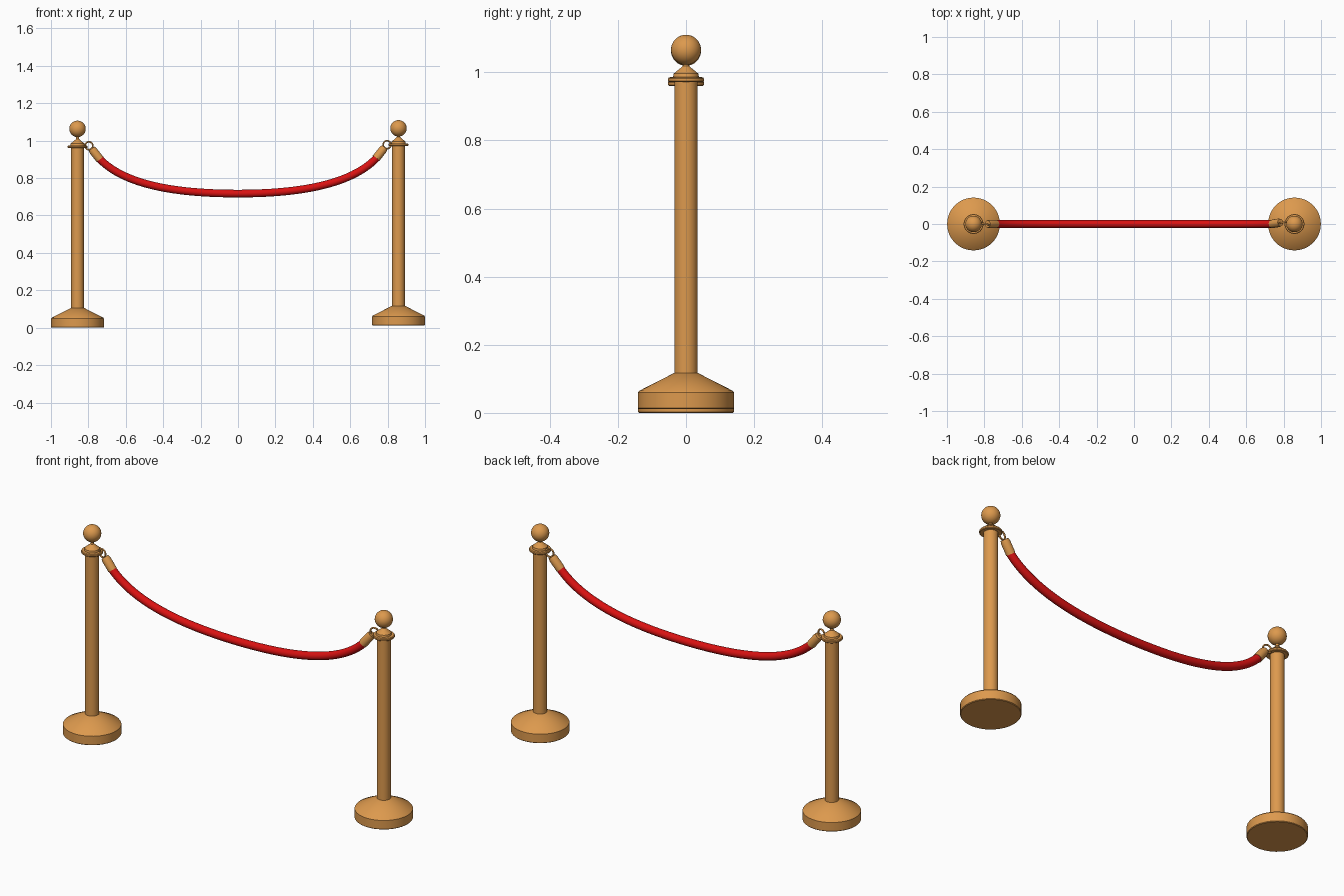
import bpy, bmesh, math
from mathutils import Vector, Matrix

if "Cube" in bpy.data.objects:
    bpy.data.objects.remove(bpy.data.objects["Cube"])


def material(name, rgb):
    m = bpy.data.materials.new(name)
    m.use_nodes = True
    m.diffuse_color = (*rgb, 1)
    m.node_tree.nodes["Principled BSDF"].inputs["Base Color"].default_value = (*rgb, 1)
    return m


GOLD = material("warm brass", (0.72, 0.32, 0.075))
RED = material("rope red", (0.70, 0.006, 0.006))


def lathe(name, profile, loc, mat=GOLD, axis=(0, 0, 1), sides=48):
    """Spin a (radius, height) profile into a closed solid along an axis."""
    bm = bmesh.new()
    rings = []
    for r, h in profile:
        rings.append([bm.verts.new((r * math.cos(a), r * math.sin(a), h))
                      for a in (math.tau * i / sides for i in range(sides))])
    for low, high in zip(rings, rings[1:]):
        for i in range(sides):
            j = (i + 1) % sides
            bm.faces.new((low[i], low[j], high[j], high[i]))
    bm.faces.new(rings[0][::-1])
    bm.faces.new(rings[-1])
    mesh = bpy.data.meshes.new(name)
    bm.to_mesh(mesh)
    bm.free()
    ob = bpy.data.objects.new(name, mesh)
    bpy.context.collection.objects.link(ob)
    turn = Vector(axis).to_track_quat('Z', 'Y').to_matrix().to_4x4()
    ob.matrix_world = Matrix.Translation(loc) @ turn
    finish(ob, mat)
    return ob


def finish(ob, mat):
    ob.data.materials.clear()
    ob.data.materials.append(mat)
    bpy.ops.object.select_all(action='DESELECT')
    ob.select_set(True)
    bpy.context.view_layer.objects.active = ob
    bpy.ops.object.shade_smooth_by_angle(angle=math.radians(30))


# Profiles of the post parts
BASE = [(0.138, 0), (0.141, 0.003), (0.141, 0.049), (0.137, 0.054), (0.035, 0.106)]
SHAFT = [(0.034, 0.10), (0.034, 0.975)]
COLLAR = [(0.050, 0.960), (0.053, 0.963), (0.053, 0.970), (0.050, 0.974),
          (0.038, 0.975), (0.036, 0.985), (0.014, 1.003), (0.009, 1.008), (0.008, 1.03)]

for side, lift, ball_z in (("right", 0.0, 1.063), ("left", 0.011, 1.066)):
    sx = 1 if side == "left" else -1
    foot = (sx * 0.858, 0, lift)
    lathe(side + "_base", BASE, foot)
    lathe(side + "_post", SHAFT, foot)
    lathe(side + "_collar", COLLAR, foot)

    # Ball finial
    bpy.ops.mesh.primitive_uv_sphere_add(segments=40, ring_count=24, radius=0.044,
                                         location=(sx * 0.858, 0, ball_z))
    ball = bpy.context.object
    ball.name = side + "_ball"
    finish(ball, GOLD)

    # Rope end ferrule, slightly tapered towards the hook
    tip_y = 0.008 if sx > 0 else 0.0
    start = Vector((sx * 0.738, 0, 0.900 + lift * 0.5))
    tip = Vector((sx * 0.783, tip_y, 0.957 + lift * 0.5))
    length = (tip - start).length
    lathe(side + "_ferrule", [(0.0225, 0), (0.0225, length * 0.8), (0.019, length)],
          start, axis=tip - start, sides=32)

    # Hook ring through the collar
    bpy.ops.mesh.primitive_torus_add(major_radius=0.021, minor_radius=0.0045,
                                     major_segments=36, minor_segments=12,
                                     location=(sx * 0.797, tip_y, 0.973 + lift * 0.5),
                                     rotation=(math.pi / 2, 0, sx * 0.2))
    ring = bpy.context.object
    ring.name = side + "_hook_ring"
    finish(ring, GOLD)

# Sagging rope
curve = bpy.data.curves.new("rope", 'CURVE')
curve.dimensions = '3D'
curve.resolution_u = 32
curve.bevel_depth = 0.0205
curve.bevel_resolution = 6
curve.use_fill_caps = True
spline = curve.splines.new('BEZIER')
spline.bezier_points.add(2)
path = [((-0.745, 0.908), (-0.12, 0.13)), ((0, 0.717), (-0.38, 0)), ((0.745, 0.912), (-0.12, -0.13))]
for point, ((x, z), (hx, hz)) in zip(spline.bezier_points, path):
    point.handle_left_type = point.handle_right_type = 'FREE'
    point.co = (x, 0, z)
    point.handle_left = (x + hx, 0, z + hz)
    point.handle_right = (x - hx, 0, z - hz)
rope = bpy.data.objects.new("rope", curve)
bpy.context.collection.objects.link(rope)
curve.materials.append(RED)
